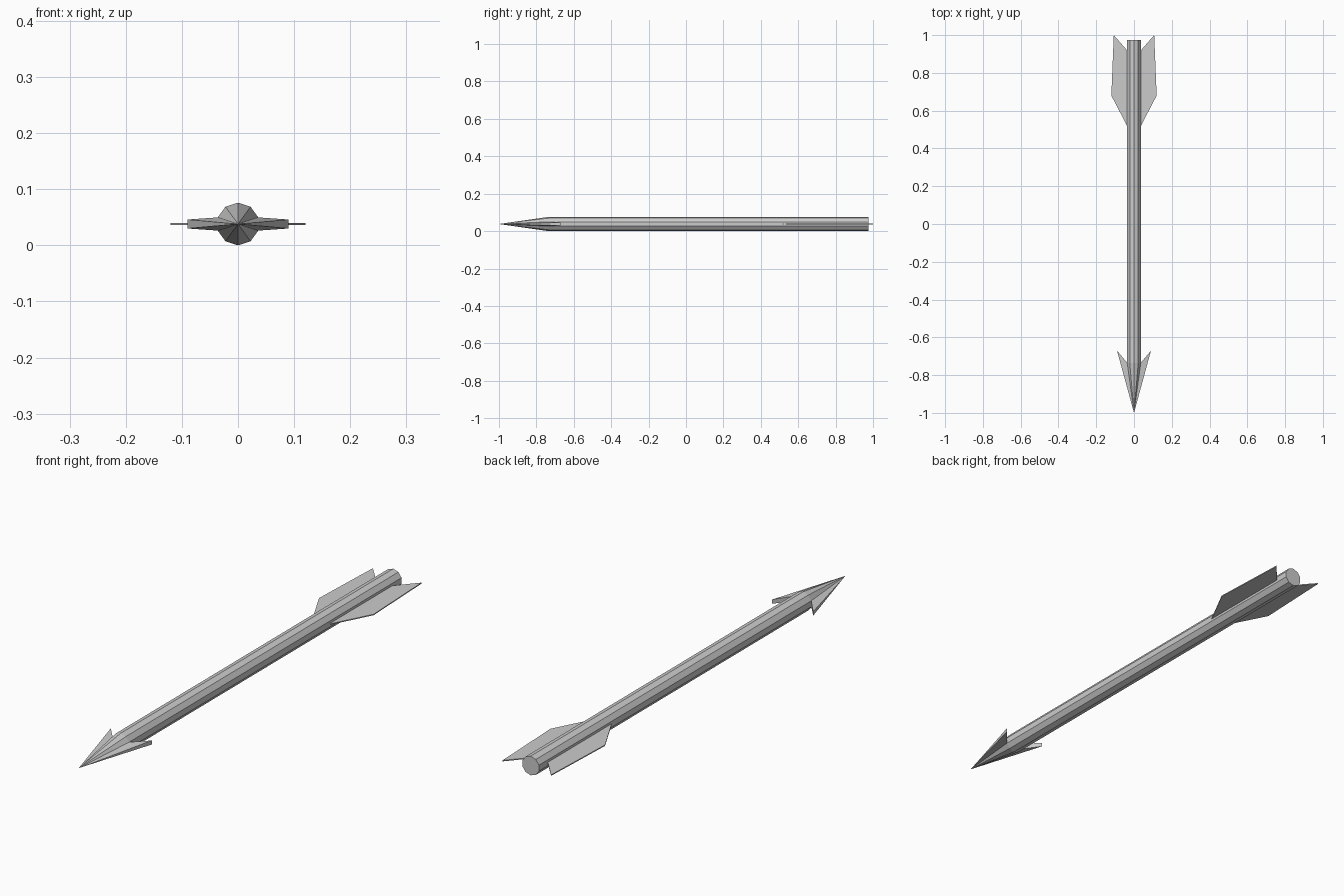
import bpy, bmesh
from math import sin, cos, pi

if "Cube" in bpy.data.objects:
    bpy.data.objects.remove(bpy.data.objects["Cube"])

R, ZC, SIDES = 0.038, 0.038, 10
NECK, TAIL, TIP = -0.735, 0.975, -1.0


def make_object(name, verts, faces):
    me = bpy.data.meshes.new(name)
    me.from_pydata(verts, [], faces)
    bm = bmesh.new()
    bm.from_mesh(me)
    bmesh.ops.recalc_face_normals(bm, faces=bm.faces)
    bm.to_mesh(me)
    bm.free()
    ob = bpy.data.objects.new(name, me)
    bpy.context.collection.objects.link(ob)
    return ob


def ring(y):
    # ten-sided ring with a vertex at the top
    return [(R * sin(2 * pi * i / SIDES), y, ZC + R * cos(2 * pi * i / SIDES))
            for i in range(SIDES)]


# Shaft: ten-sided prism
n = SIDES
sides = [(i, (i + 1) % n, n + (i + 1) % n, n + i) for i in range(n)]
make_object("shaft", ring(NECK) + ring(TAIL),
            sides + [tuple(range(n)), tuple(range(n, 2 * n))])

# Arrowhead: cone whose two side facets are pulled out into swept-back barbs
verts = ring(NECK) + [(0, TIP, ZC)]
tip = n
faces = [tuple(range(n))]
for i in range(n):
    j = (i + 1) % n
    if i in (2, 7):
        s = 1 if i == 2 else -1
        a = len(verts)
        b = a + 1
        verts += [(s * 0.09, -0.67, ZC + s * 0.008),
                  (s * 0.09, -0.67, ZC - s * 0.008)]
        faces += [(tip, i, a), (tip, a, b), (tip, b, j), (i, j, b, a)]
    else:
        faces.append((tip, i, j))
make_object("arrowhead", verts, faces)

# Fletching: thin swept vane on each side
T = 0.002
outline = [(0.03, 0.51), (0.037, 0.52), (0.12, 0.68), (0.107, 1.0),
           (0.037, 0.92), (0.03, 0.91)]
m = len(outline)
for s, side in ((1, "right"), (-1, "left")):
    v = [(s * x, y, ZC + dz) for dz in (-T, T) for x, y in outline]
    f = [(i, (i + 1) % m, m + (i + 1) % m, m + i) for i in range(m)]
    make_object("vane_" + side, v, f + [tuple(range(m)), tuple(range(m, 2 * m))])
